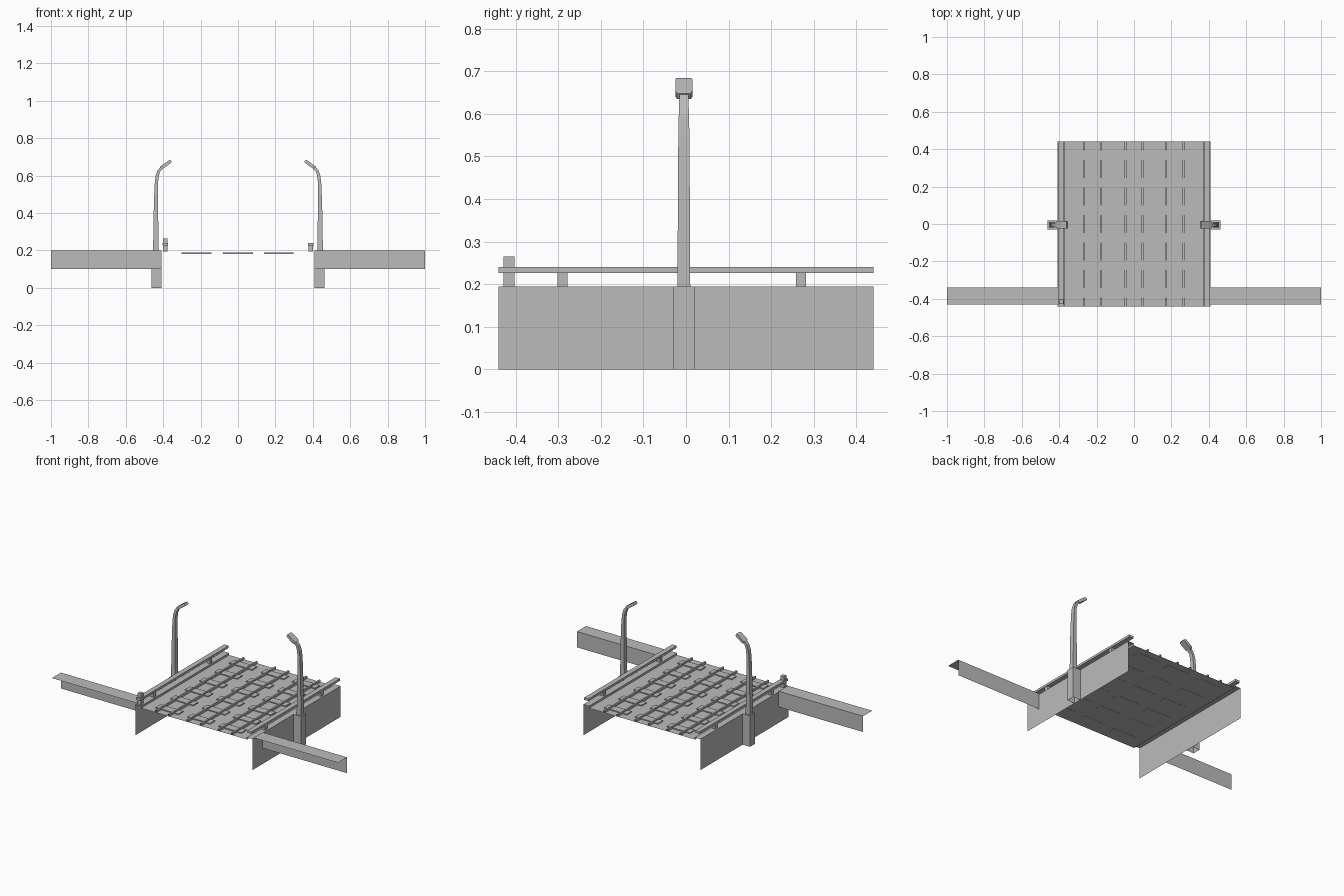
import bpy
import bmesh
from mathutils import Vector

cube = bpy.data.objects.get("Cube")
if cube:
    bpy.data.objects.remove(cube)

grey = bpy.data.materials.new("plain_grey")
grey.use_nodes = True
grey.diffuse_color = (0.5, 0.5, 0.5, 1)
grey.node_tree.nodes["Principled BSDF"].inputs["Base Color"].default_value = (0.5, 0.5, 0.5, 1)


def finish(name, bm):
    mesh = bpy.data.meshes.new(name)
    bm.to_mesh(mesh)
    bm.free()
    mesh.materials.append(grey)
    obj = bpy.data.objects.new(name, mesh)
    bpy.context.collection.objects.link(obj)
    return obj


def strip(name, profile, start, end, axis="y"):
    """Open sheet: a profile drawn out along x or y."""
    bm = bmesh.new()

    def row(t):
        return [bm.verts.new((a, t, z) if axis == "y" else (t, a, z)) for a, z in profile]

    near, far = row(start), row(end)
    for i in range(len(profile) - 1):
        bm.faces.new((near[i], near[i + 1], far[i + 1], far[i]))
    return finish(name, bm)


def box(name, x, y, z, open_bottom=False):
    bm = bmesh.new()
    bmesh.ops.create_cube(bm, size=1)
    for v in bm.verts:
        v.co = [lo + (c + 0.5) * (hi - lo) for c, (lo, hi) in zip(v.co, (x, y, z))]
    if open_bottom:
        bm.normal_update()
        low = [f for f in bm.faces if f.normal.z < -0.9]
        bmesh.ops.delete(bm, geom=low, context="FACES")
    return finish(name, bm)


def sweep(name, sections, y_mid, side):
    """Square tube through (x, z, half depth, half width) sections."""
    bm = bmesh.new()
    rings = []
    for i, (x, z, depth, width) in enumerate(sections):
        a = sections[max(i - 1, 0)]
        b = sections[min(i + 1, len(sections) - 1)]
        along = Vector((b[0] - a[0], 0, b[1] - a[1])).normalized()
        across = Vector((along.z, 0, -along.x))
        ring = []
        for s, t in ((1, 1), (-1, 1), (-1, -1), (1, -1)):
            p = Vector((x, y_mid + t * width, z)) + across * s * depth
            p.x *= side
            ring.append(bm.verts.new(p))
        rings.append(ring)
    for a, b in zip(rings, rings[1:]):
        for i in range(4):
            j = (i + 1) % 4
            bm.faces.new((a[i], a[j], b[j], b[i]))
    bm.faces.new(rings[0])
    bm.faces.new(rings[-1])
    bmesh.ops.recalc_face_normals(bm, faces=bm.faces)
    return finish(name, bm)


HALF = 0.44       # half length of the span
DECK = 0.182
TOP = 0.195

# Deck with a raised ledge along each side
strip("deck", [(-0.41, TOP), (-0.37, TOP), (-0.37, DECK), (0.37, DECK),
               (0.37, TOP), (0.41, TOP)], -HALF, HALF)
strip("right_wall", [(-0.41, 0), (-0.41, TOP)], -HALF, HALF)
strip("left_wall", [(0.41, TOP), (0.41, 0)], -HALF, HALF)

# Three tracks: sleepers and open-ended rails
for n, centre in enumerate((-0.222, 0, 0.218)):
    for k in range(6):
        y = -0.367 + k * 0.147
        box(f"sleeper_{n}_{k}", (centre - 0.08, centre + 0.08),
            (y - 0.025, y + 0.025), (DECK - 0.001, DECK + 0.006))
    for m, offset in enumerate((-0.046, 0.046)):
        x = centre + offset
        strip(f"rail_{n}_{m}", [(x - 0.005, DECK), (x - 0.005, TOP),
                                (x + 0.005, TOP), (x + 0.005, DECK)], -HALF, HALF)

for label, side in (("right", -1), ("left", 1)):
    def span(a, b):
        return tuple(sorted((side * a, side * b)))

    # Approach beam: top sheet and back sheet
    strip(f"{label}_approach_beam", [(-0.34, 0.1), (-0.34, 0.2), (-0.43, 0.2)],
          *span(0.41, 1), axis="x")

    # Handrail on short posts
    box(f"{label}_handrail", span(0.373, 0.404), (-HALF, HALF), (0.226, 0.24))
    for k, y in enumerate((-0.29, 0.27)):
        box(f"{label}_handrail_post_{k}", span(0.378, 0.4),
            (y - 0.012, y + 0.012), (TOP, 0.228))

    # Street lamp on a wall pier
    box(f"{label}_lamp_pier", span(0.41, 0.462), (-0.03, 0.02), (0, TOP), True)
    sweep(f"{label}_lamp_pole", [
        (0.439, TOP, 0.015, 0.015), (0.439, 0.4, 0.012, 0.014),
        (0.437, 0.55, 0.009, 0.013), (0.433, 0.595, 0.008, 0.012),
        (0.423, 0.625, 0.008, 0.011), (0.405, 0.645, 0.008, 0.01)], -0.005, side)
    sweep(f"{label}_lamp_head", [
        (0.412, 0.641, 0.008, 0.016), (0.402, 0.648, 0.009, 0.02),
        (0.365, 0.674, 0.009, 0.02), (0.358, 0.679, 0.007, 0.017)], -0.005, side)

# Taller end post on one handrail
box("end_post", (-0.402, -0.378), (-0.428, -0.403), (TOP, 0.265))
